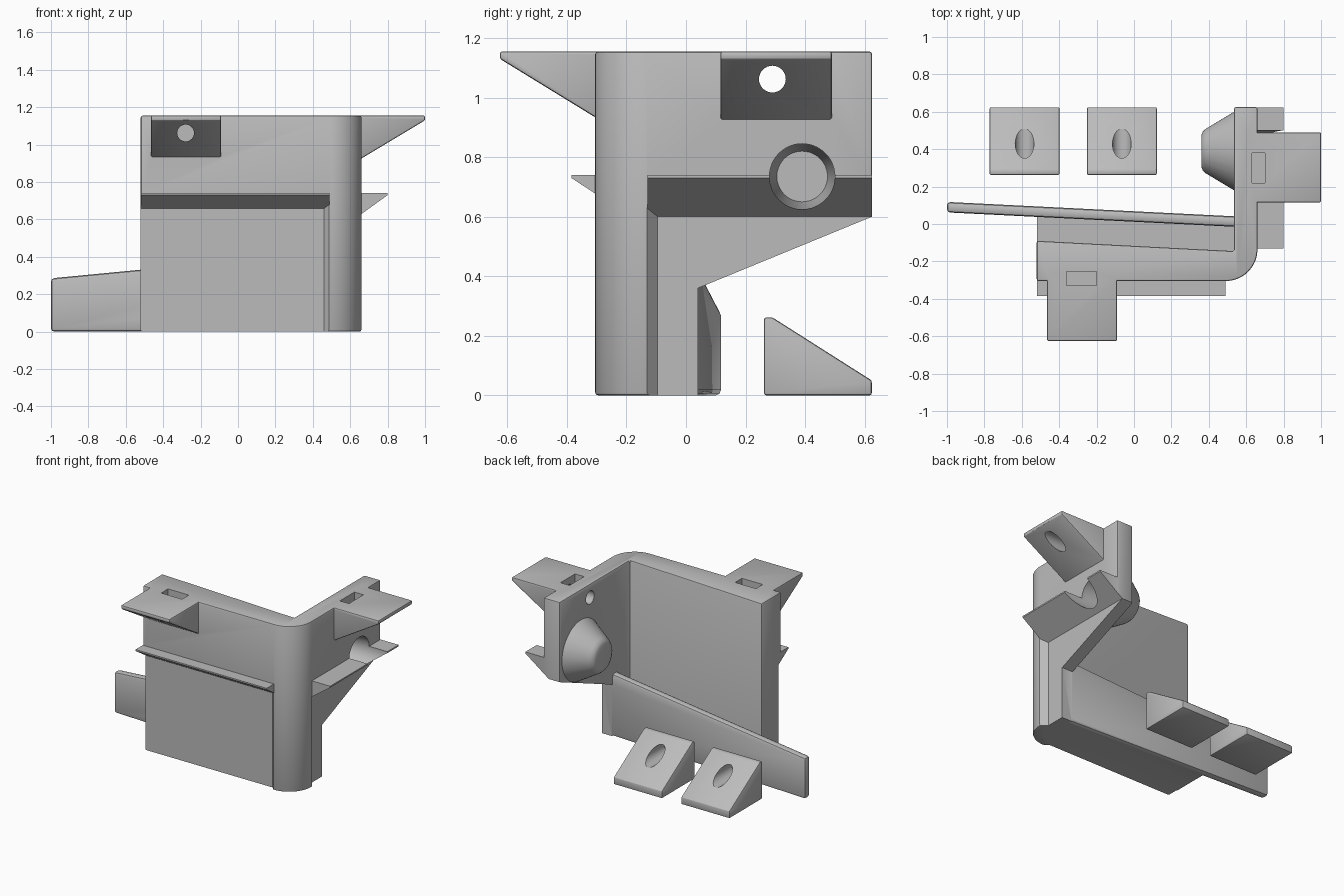
import bpy, bmesh, math
from mathutils import Vector

if "Cube" in bpy.data.objects:
    bpy.data.objects.remove(bpy.data.objects["Cube"])

grey = bpy.data.materials.new("plain grey")
grey.use_nodes = True
grey.diffuse_color = (0.5, 0.5, 0.5, 1)
grey.node_tree.nodes["Principled BSDF"].inputs["Base Color"].default_value = (0.5, 0.5, 0.5, 1)

TOP = 1.155


def finish(name, bm):
    bmesh.ops.recalc_face_normals(bm, faces=bm.faces)
    mesh = bpy.data.meshes.new(name)
    bm.to_mesh(mesh)
    bm.free()
    mesh.materials.append(grey)
    ob = bpy.data.objects.new(name, mesh)
    bpy.context.collection.objects.link(ob)
    return ob


def apply(ob, mod):
    bpy.context.view_layer.objects.active = ob
    bpy.ops.object.modifier_apply(modifier=mod.name)


def soften(ob, width=0.01):
    mod = ob.modifiers.new("soft edges", 'BEVEL')
    mod.width, mod.segments = width, 2
    mod.limit_method, mod.angle_limit = 'ANGLE', math.radians(30)
    apply(ob, mod)
    return ob


def combine(ob, tool, operation):
    mod = ob.modifiers.new("combine", 'BOOLEAN')
    mod.operation, mod.solver, mod.object = operation, 'EXACT', tool
    apply(ob, mod)
    bpy.data.objects.remove(tool)


def prism(name, outline, axis, lo, hi):
    """Extrude a 2D outline along an axis."""
    bm = bmesh.new()
    ends = []
    for t in (lo, hi):
        loop = []
        for p in outline:
            co = list(p)
            co.insert("xyz".index(axis), t)
            loop.append(bm.verts.new(co))
        ends.append(loop)
        bm.faces.new(loop)
    a, b = ends
    for i in range(len(a)):
        j = (i + 1) % len(a)
        bm.faces.new((a[i], a[j], b[j], b[i]))
    return finish(name, bm)


def hull(name, points):
    bm = bmesh.new()
    for p in points:
        bm.verts.new(p)
    bmesh.ops.convex_hull(bm, input=bm.verts)
    bmesh.ops.dissolve_limit(bm, angle_limit=0.01, verts=bm.verts, edges=bm.edges)
    return finish(name, bm)


def turned(name, profile, axis, u, v, n=48):
    """Round convex solid from (position, radius) pairs along an axis."""
    points = []
    for t, r in profile:
        for i in range(n):
            a = math.tau * i / n
            co = [u + r * math.cos(a), v + r * math.sin(a)]
            co.insert("xyz".index(axis), t)
            points.append(co)
    return hull(name, points)


def block(name, x, y, z):
    return prism(name, [(x[0], y[0]), (x[1], y[0]), (x[1], y[1]), (x[0], y[1])], 'z', *z)


# L-shaped wall with a rounded outer corner
arc = [(0.49 + 0.17 * math.sin(a), -0.135 - 0.17 * math.cos(a))
       for a in (math.pi / 2 * i / 16 for i in range(17))]
body = prism("corner_bracket",
             [(-0.52, -0.305)] + arc + [(0.66, 0.625), (0.535, 0.625), (0.535, -0.145), (-0.52, -0.09)],
             'z', 0, TOP)
soften(body)

# Slanted lower edge of the side wall
combine(body, prism("side_cut", [(0.04, -0.1), (0.04, 0.36), (0.8, 0.672), (0.8, -0.1)], 'x', 0.3, 1),
        'DIFFERENCE')

# Shallow recesses with sloped borders under the ledges
combine(body, hull("front_recess", [(x, y, z) for y, xr, zt in ((-0.31, 0.49, 0.685), (-0.275, 0.46, 0.66))
                                    for x in (-0.7, xr) for z in (-0.1, zt)]), 'DIFFERENCE')
combine(body, hull("side_recess", [(x, y, z) for x, yl, zt in ((0.665, -0.135, 0.635), (0.62, -0.095, 0.6))
                                   for y in (yl, 0.7) for z in (-0.1, zt)]), 'DIFFERENCE')

# Ledges, top hooks, floor of the trough, long back plate, cone
plate = hull("back_plate", [(x, y + s * 0.028, z) for x, y, h in ((-1, 0.09, 0.285), (0.56, 0.012, 0.435))
                            for s in (-1, 1) for z in (0, h)])
parts = [
    prism("front_ledge", [(-0.385, 0.74), (-0.385, 0.73), (-0.27, 0.655), (-0.2, 0.655), (-0.2, 0.74)],
          'x', -0.519, 0.49),
    prism("side_ledge", [(0.8, 0.74), (0.8, 0.73), (0.62, 0.6), (0.58, 0.6), (0.58, 0.74)],
          'y', -0.13, 0.624),
    soften(prism("front_hook", [(-0.625, TOP), (-0.625, 1.13), (-0.25, 0.9), (-0.25, TOP)],
                 'x', -0.465, -0.09), 0.008),
    soften(prism("side_hook", [(1, TOP), (1, 1.13), (0.6, 0.89), (0.6, TOP)],
                 'y', 0.115, 0.49), 0.008),
    prism("trough_floor", [(-0.519, -0.2), (0.57, -0.2), (0.57, 0.01), (-0.519, 0.06)], 'z', 0, 0.07),
    soften(plate, 0.018),
    turned("cone", [(0.58, 0.21), (0.535, 0.21), (0.385, 0.12), (0.368, 0.105), (0.36, 0.085)],
           'x', 0.39, 0.735),
]
for part in parts:
    combine(body, part, 'UNION')

# Round socket behind the cone, nut slots and screw holes
cutters = [
    turned("socket", [(0.95, 0.11), (0.63, 0.11), (0.605, 0.088), (0.42, 0.085)], 'x', 0.39, 0.735),
    block("front_slot", (-0.36, -0.2), (-0.33, -0.255), (0.98, 1.3)),
    block("side_slot", (0.63, 0.7), (0.22, 0.38), (0.98, 1.3)),
    turned("front_hole", [(-0.8, 0.045), (-0.24, 0.045)], 'y', -0.28, 1.062, 32),
    turned("side_hole", [(0.4, 0.045), (1.2, 0.045)], 'x', 0.29, 1.062, 32),
]
for cutter in cutters:
    combine(body, cutter, 'DIFFERENCE')

# Two loose clamp wedges with a screw hole
clamps = []
for side, x in (("right", -0.585), ("left", -0.065)):
    wedge = prism(side + "_clamp_wedge",
                  [(0.262, 0), (0.262, 0.262), (0.29, 0.262), (0.624, 0.05), (0.624, 0)],
                  'x', x - 0.187, x + 0.187)
    soften(wedge, 0.008)
    combine(wedge, turned("hole", [(0.1, 0.05), (0.8, 0.05)], 'y', x, 0.173, 32), 'DIFFERENCE')
    clamps.append(wedge)

# Smooth the round areas, keep the edges sharp
for ob in [body] + clamps:
    bpy.ops.object.select_all(action='DESELECT')
    ob.select_set(True)
    bpy.context.view_layer.objects.active = ob
    bpy.ops.object.shade_smooth_by_angle(angle=math.radians(30))
